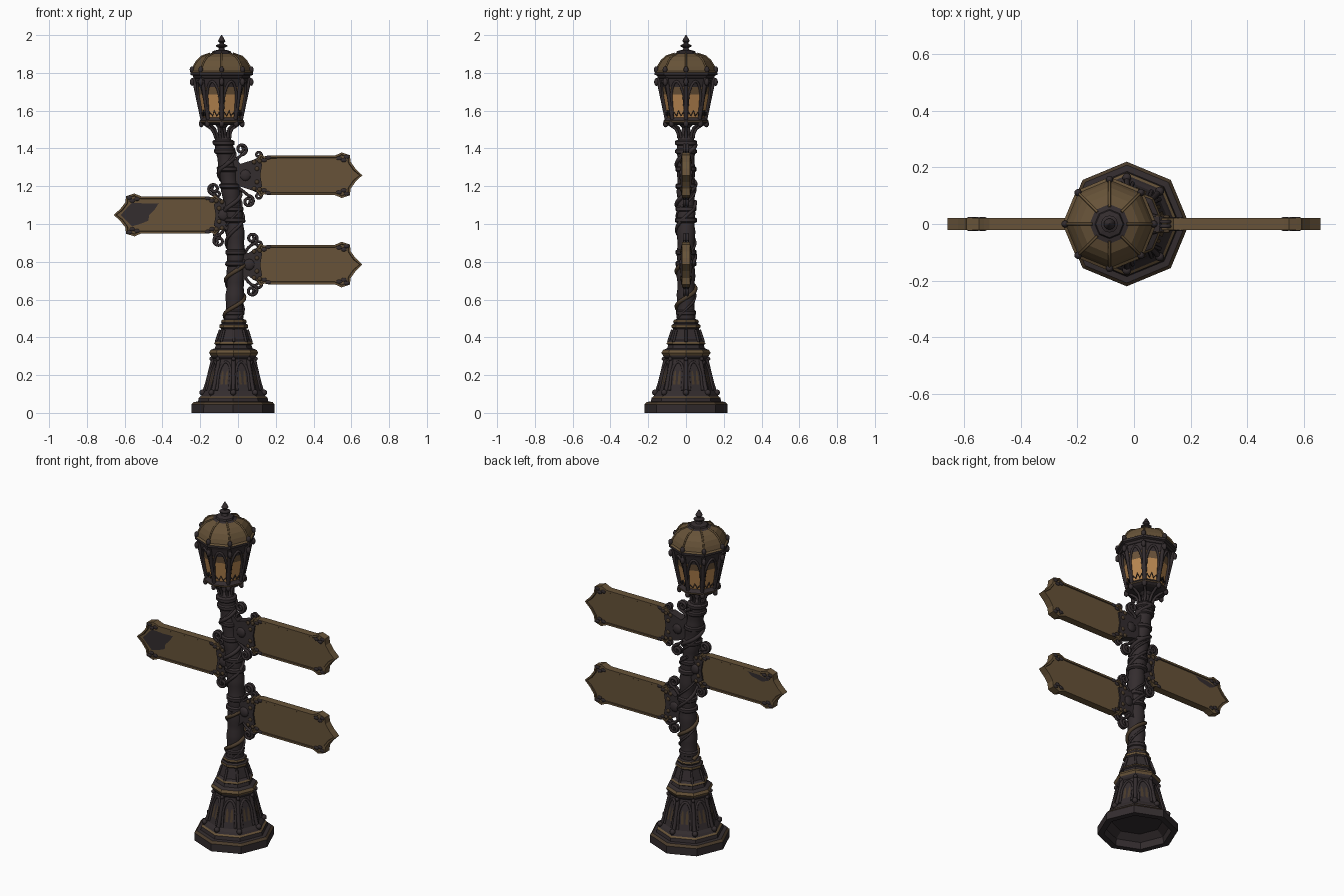
import bpy, bmesh, math
from math import sin, cos, pi, radians
from mathutils import Vector

if "Cube" in bpy.data.objects:
    bpy.data.objects.remove(bpy.data.objects["Cube"])


def material(name, rgb):
    m = bpy.data.materials.new(name)
    m.use_nodes = True
    m.diffuse_color = (*rgb, 1)
    bsdf = m.node_tree.nodes["Principled BSDF"]
    bsdf.inputs["Base Color"].default_value = (*rgb, 1)
    bsdf.inputs["Roughness"].default_value = 0.8
    return m


IRON, BRONZE, WORN, AMBER, DIM = MATS = [
    material("dark iron", (0.034, 0.026, 0.028)),
    material("bronze", (0.135, 0.086, 0.04)),
    material("worn bronze", (0.07, 0.045, 0.025)),
    material("amber glass", (0.5, 0.25, 0.085)),
    material("dim glass", (0.15, 0.088, 0.042))]
I, B, W, A, D = range(5)

# Centre line of the leaning post: (height, x)
LINE = [(0, -.026), (.48, -.022), (.65, -.015), (.85, -.01), (1, -.017),
        (1.2, -.043), (1.4, -.072), (1.5, -.086), (2.1, -.087)]


def cx(z):
    for (z0, x0), (z1, x1) in zip(LINE, LINE[1:]):
        if z <= z1:
            return x0 + (x1 - x0) * (z - z0) / (z1 - z0)
    return LINE[-1][1]


def on_axis(r, angle, z):
    return Vector((cx(z) + r * cos(angle), r * sin(angle), z))


def finish(name, bm, smooth=None):
    bmesh.ops.recalc_face_normals(bm, faces=bm.faces)
    me = bpy.data.meshes.new(name)
    bm.to_mesh(me)
    bm.free()
    for m in MATS:
        me.materials.append(m)
    ob = bpy.data.objects.new(name, me)
    bpy.context.collection.objects.link(ob)
    if smooth:
        bpy.ops.object.select_all(action='DESELECT')
        ob.select_set(True)
        bpy.context.view_layer.objects.active = ob
        bpy.ops.object.shade_smooth_by_angle(angle=radians(smooth))
    return ob


def lathe(name, rows, sides=8, smooth=None):
    """Rows are (radius, height, colour of the band above)."""
    bm = bmesh.new()
    rings = [[bm.verts.new(on_axis(r, 2 * pi * k / sides, z)) for k in range(sides)]
             for r, z, _ in rows]
    for (lo, hi), row in zip(zip(rings, rings[1:]), rows):
        for k in range(sides):
            j = (k + 1) % sides
            bm.faces.new((lo[k], lo[j], hi[j], hi[k])).material_index = row[2]
    for ring, row in ((rings[0], rows[0]), (rings[-1], rows[-1])):
        bm.faces.new(ring).material_index = row[2]
    return finish(name, bm, smooth)


def tubes(name, paths, radius, colour, res=2):
    cu = bpy.data.curves.new(name, 'CURVE')
    cu.dimensions = '3D'
    cu.bevel_depth, cu.bevel_resolution, cu.use_fill_caps = radius, res, True
    for path in paths:
        sp = cu.splines.new('POLY')
        sp.points.add(len(path) - 1)
        for p, co in zip(sp.points, path):
            p.co = (*co, 1)
    cu.materials.append(MATS[colour])
    ob = bpy.data.objects.new(name, cu)
    bpy.context.collection.objects.link(ob)
    return ob


def beads(name, spots, size, colour, squash=(1, 1, 1)):
    bm = bmesh.new()
    for s in spots:
        for v in bmesh.ops.create_uvsphere(bm, u_segments=10, v_segments=6, radius=size)["verts"]:
            v.co = Vector(a * b for a, b in zip(v.co, squash)) + Vector(s)
    for f in bm.faces:
        f.material_index = colour
    return finish(name, bm, 60)


def on_face(k, u, z, r, lift=0.0):
    """Point on side k of an octagon of corner radius r."""
    a = (k + .5) * pi / 4
    d = r * cos(pi / 8) + lift
    return Vector((cx(z) + d * cos(a) - u * sin(a), d * sin(a) + u * cos(a), z))


def arch(half, z0, z1, steps=6):
    """Pointed arch outline as (u, z) points."""
    spring = z0 + (z1 - z0) * .55
    side = [(half * cos(t * pi / 2 / steps), spring + (z1 - spring) * sin(t * pi / 2 / steps) ** 1.4)
            for t in range(steps + 1)]
    right = [(half, z0)] + side
    return right + [(-u, z) for u, z in reversed(right[:-1])]


# ---------------------------------------------------------------- pedestal
lathe("pedestal", [
    (.14, .07, I), (.18, .04, I), (.185, .0, I), (.22, .0, I), (.22, .045, W), (.208, .058, I),
    (.186, .06, I), (.182, .08, B), (.172, .088, I), (.165, .1, I), (.152, .115, I),
    (.138, .16, I), (.122, .23, I), (.108, .285, I), (.118, .295, I), (.122, .305, B),
    (.13, .318, B), (.122, .333, I), (.1, .342, I), (.094, .36, I), (.104, .366, B),
    (.098, .376, I), (.084, .385, I), (.072, .43, I), (.068, .445, I), (.076, .452, B),
    (.076, .466, I), (.064, .472, I), (.068, .482, B), (.064, .492, I), (.05, .497, I)])


def pedestal_r(z):
    return .152 - .044 * ((z - .115) / .17) ** .85


tubes("pedestal_arches", [[on_face(k, u, z, pedestal_r(z), .002) for u, z in arch(.036, .12, .27)]
                          for k in range(8)], .007, I)
tubes("pedestal_corner_ribs", [[on_axis(pedestal_r(z), k * pi / 4, z)
                                for z in (.116, .16, .2, .24, .285)] for k in range(8)], .011, I)
beads("pedestal_feet", [on_axis(.164, k * pi / 4, .108) for k in range(8)], .016, I)
beads("pedestal_studs", [on_axis(.118, k * pi / 4, .286) for k in range(8)], .011, I)
bm = bmesh.new()
for k in range(8):
    for side in (-1, 1):
        pts = [(side * .013 + u, z) for u, z in arch(.007, .15, .225, 3)]
        f = bm.faces.new([bm.verts.new(on_face(k, u, z, pedestal_r(z), .003)) for u, z in pts])
        f.material_index = W
finish("pedestal_lancets", bm)
tubes("upper_pedestal_ribs", [[on_axis(.094, k * pi / 4, .375), on_axis(.072, k * pi / 4, .44)]
                              for k in range(8)], .007, I)

# ---------------------------------------------------------------- post
lathe("post", [(.047 + .003 * sin(n * 1.7), .48 + n * .03, I) for n in range(33)], 16, 50)
for n, (z, r) in enumerate([(.53, .054), (.79, .056), (.85, .056), (1.02, .058), (1.08, .056),
                            (1.2, .056), (1.29, .056), (1.385, .057), (1.43, .058)]):
    lathe(f"post_band_{n}", [(r - .009, z - .015, I), (r, z - .008, I), (r, z + .008, I),
                             (r - .009, z + .015, I)], 16, 40)
for name, z0, z1, turns, phase, rad, col in (
        ("lower_vine", .5, .8, 1.6, 2.6, .011, W), ("middle_vine", .78, 1.12, 1.2, .5, .009, I),
        ("upper_vine", 1.06, 1.42, 1.7, 3.4, .011, I), ("thin_vine", .5, 1.4, 3.2, 5.2, .006, I)):
    tubes(name, [[on_axis(.05, phase + turns * 2 * pi * t / 60, z0 + (z1 - z0) * t / 60)
                  for t in range(61)]], rad, col)

# ---------------------------------------------------------------- lantern
lathe("lantern_neck", [(.045, 1.43, I), (.042, 1.455, I), (.024, 1.47, I), (.022, 1.51, I),
                       (.05, 1.54, I)], 12, 40)
tubes("lantern_arms", [[on_axis(r, k * pi / 4, z) for r, z in
                        ((.038, 1.455), (.042, 1.48), (.055, 1.505), (.078, 1.52), (.098, 1.535))]
                       for k in range(8)], .008, I)
lathe("lantern_floor", [(.085, 1.525, I), (.105, 1.53, I), (.118, 1.538, W), (.118, 1.547, I),
                        (.108, 1.556, I), (.1, 1.565, I)])


def glass_r(z):
    return .1 + .042 * (z - 1.56) / .2


lathe("lantern_glass", [(glass_r(z), z, c) for z, c in ((1.555, A), (1.685, D), (1.725, I), (1.775, I))])
tubes("lantern_posts", [[on_axis(glass_r(z) + .003, k * pi / 4, z) for z in (1.55, 1.775)]
                        for k in range(8)], .011, I)
tubes("lantern_tracery", [[on_face(k, u, z, glass_r(z), .003) for u, z in arch(.036, 1.57, 1.755)]
                          for k in range(8)], .007, I)
tubes("lantern_cresting", [[on_face(k, u, z, glass_r(z), .004) for u, z in
                            ((-.036, 1.565), (-.026, 1.59), (-.012, 1.572), (0, 1.6),
                             (.012, 1.572), (.026, 1.59), (.036, 1.565))] for k in range(8)], .004, I)
beads("lantern_drops", [on_axis(.108, k * pi / 4, 1.53) for k in range(8)], .014, I, (1, 1, 1.3))
beads("post_head_studs", [on_axis(.156, k * pi / 4, 1.752) for k in range(8)], .013, I, (1, 1, 1.6))
lathe("lantern_roof", [(.13, 1.765, I), (.148, 1.772, I), (.153, 1.785, I), (.166, 1.79, I),
                       (.166, 1.803, B), (.155, 1.81, B), (.146, 1.835, B), (.13, 1.862, B),
                       (.106, 1.885, B), (.07, 1.9, I), (.052, 1.905, I), (.048, 1.915, I),
                       (.026, 1.921, I)])
tubes("roof_ribs", [[on_axis(r, k * pi / 4, z) for r, z in
                     ((.158, 1.81), (.147, 1.836), (.13, 1.864), (.106, 1.887), (.06, 1.903))]
                    for k in range(8)], .005, B)
beads("roof_corner_knobs", [on_axis(.157, k * pi / 4, 1.817) for k in range(8)], .013, I, (1, 1, 1.4))
lathe("finial", [(.026, 1.91, I), (.016, 1.925, I), (.014, 1.932, I), (.03, 1.94, I),
                 (.03, 1.946, I), (.012, 1.954, I), (.012, 1.96, I), (.02, 1.968, I),
                 (.014, 1.98, I), (.002, 2.0, I)], 12, 40)

# ---------------------------------------------------------------- signs
HALF_EDGE = [(.085, .055), (.1, .085), (.12, .112), (.14, .1), (.16, .104), (.51, .104),
             (.53, .112), (.548, .121), (.575, .112), (.592, .106), (.597, .07), (.622, .035)]
THICK = .022


def sign_board(name, d, zc, s):
    outline = HALF_EDGE + [(.658, 0)] + [(x, -z) for x, z in reversed(HALF_EDGE)]
    bm = bmesh.new()
    front, back = ([bm.verts.new((d * x, y, zc + z * s)) for x, z in outline] for y in (-THICK, THICK))
    caps = [bm.faces.new(front), bm.faces.new(back)]
    for n in range(len(outline)):
        m = (n + 1) % len(outline)
        bm.faces.new((front[n], front[m], back[m], back[n]))
    for f in bm.faces:
        f.material_index = B
    bmesh.ops.recalc_face_normals(bm, faces=bm.faces)
    bmesh.ops.inset_individual(bm, faces=caps, thickness=.011)
    groove = bmesh.ops.inset_individual(bm, faces=caps, thickness=.003, depth=-.005)
    for f in groove["faces"]:
        f.material_index = W
    for f in caps:
        f.material_index = B
    finish(name, bm)


def spiral(x, z, r, d, v, y, turns=1.5):
    """Scroll starting below its centre and curling inward."""
    return [(x + d * r * (1 - .8 * t / 30) * sin(turns * 2 * pi * t / 30), y,
             z - v * r * (1 - .8 * t / 30) * cos(turns * 2 * pi * t / 30)) for t in range(31)]


for label, d, zc, s in (("upper", 1, 1.258, 1.0), ("middle", -1, 1.048, .94), ("lower", 1, .785, 1.0)):
    sign_board(label + "_sign", d, zc, s)
    post_x = cx(zc) + d * .045
    # Bracket between post and board
    bm = bmesh.new()
    prof = [(post_x - d * .02, .1), (post_x + d * .02, .06), (d * .09, .085), (d * .128, .06),
            (d * .118, 0)]
    prof += [(x, -z) for x, z in reversed(prof[:-1])]
    sides = [[bm.verts.new((x, y, zc + z * s)) for x, z in prof] for y in (-.026, .026)]
    for ring in sides:
        bm.faces.new(ring)
    for n in range(len(prof)):
        m = (n + 1) % len(prof)
        bm.faces.new((sides[0][n], sides[0][m], sides[1][m], sides[1][n]))
    finish(label + "_bracket", bm)
    # Scrollwork above and below
    big, small = [], []
    for v in (1, -1):
        sx = cx(zc + v * .13) + d * .088
        for y in (-.008, .008):
            big.append([(post_x, y, zc + v * .06), (sx - d * .02, y, zc + v * .09)]
                       + spiral(sx, zc + v * .138, .031, d, v, y))
            small.append([(post_x, y, zc + v * .03)] + spiral(d * .108, zc + v * .108, .02, d, v, y, 1.3))
    tubes(label + "_large_scrolls", big, .008, I)
    tubes(label + "_small_scrolls", small, .007, I)
    # Rosette, rivets and corner leaves on both faces
    mid = (post_x + d * .085) / 2
    beads(label + "_rosette", [(mid, y, zc) for y in (-.026, .026)], .03, I, (1, .4, 1))
    beads(label + "_rivets", [(d * x, y, zc + v * z) for x, z in ((.1, .035), (.085, .07), (.115, .075))
                              for v in (1, -1) for y in (-.026, .026)], .012, W, (1, .5, 1))
    beads(label + "_corner_leaves", [(d * x, y, zc + v * z * s) for x, z in
                                     ((.138, .08), (.16, .094), (.535, .09), (.56, .08), (.575, .098))
                                     for v in (1, -1) for y in (-.021, .021)], .013, I, (1.2, .35, .8))

# Tarnished patch on the middle sign
bm = bmesh.new()
for y, pts in ((-.0185, [(-.62, 0), (-.585, .04), (-.56, .065), (-.48, .06), (-.42, .062), (-.44, .03),
                         (-.47, .0), (-.475, -.03), (-.51, -.045), (-.56, -.06), (-.585, -.035)]),
               (.0185, [(-.57, .06), (-.5, .075), (-.42, .078), (-.45, .055), (-.52, .04)])):
    bm.faces.new([bm.verts.new((x, y, 1.048 + z)) for x, z in pts])
finish("middle_sign_tarnish", bm)
